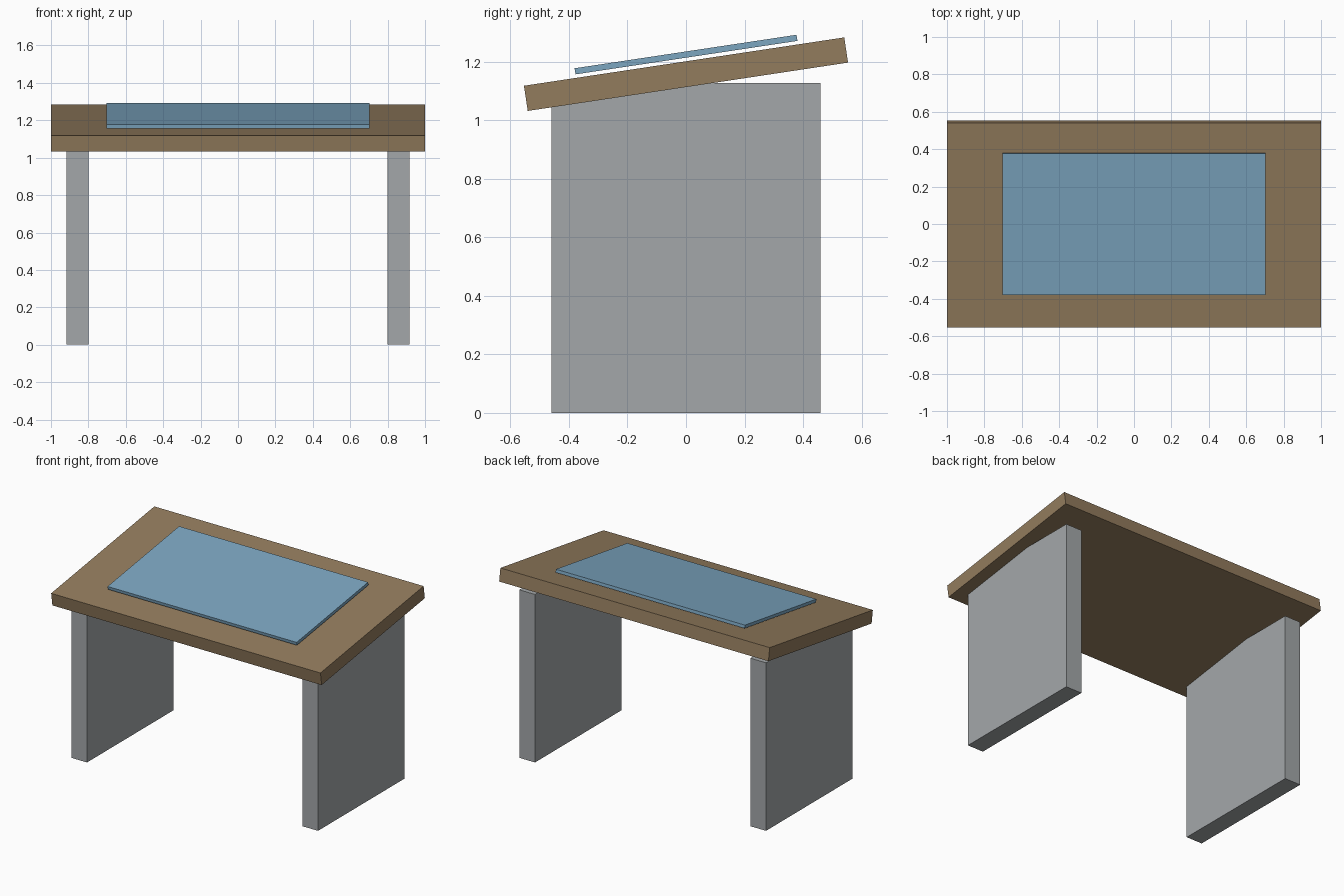
import bpy
import math

if "Cube" in bpy.data.objects:
    bpy.data.objects.remove(bpy.data.objects["Cube"])

TILT = math.radians(8.58)  # slope of the desk surface, rising to the back


def material(name, color):
    mat = bpy.data.materials.new(name)
    mat.diffuse_color = (*color, 1.0)
    mat.use_nodes = True
    mat.node_tree.nodes["Principled BSDF"].inputs["Base Color"].default_value = mat.diffuse_color
    return mat


def box(name, size, location, mat, tilt=0.0):
    bpy.ops.mesh.primitive_cube_add(size=1, location=location, rotation=(tilt, 0, 0))
    obj = bpy.context.object
    obj.name = name
    obj.scale = size
    obj.data.materials.append(mat)
    return obj


wood = material("brown_wood", (0.29, 0.20, 0.11))
metal = material("grey_metal", (0.37, 0.39, 0.40))
glass = material("blue_glass", (0.20, 0.38, 0.53))

# Sloping table top
box("table_top", (2.0, 1.107, 0.087), (0, 0, 1.1575), wood, TILT)

# Thin panel floating just above the top
box("display_panel", (1.404, 0.767, 0.021), (0, 0, 1.2245), glass, TILT)

# Upright slab legs, their tops sunk into the table top
for side, x in (("left", -0.858), ("right", 0.858)):
    box(side + "_leg", (0.117, 0.92, 1.128), (x, 0, 0.564), metal)
